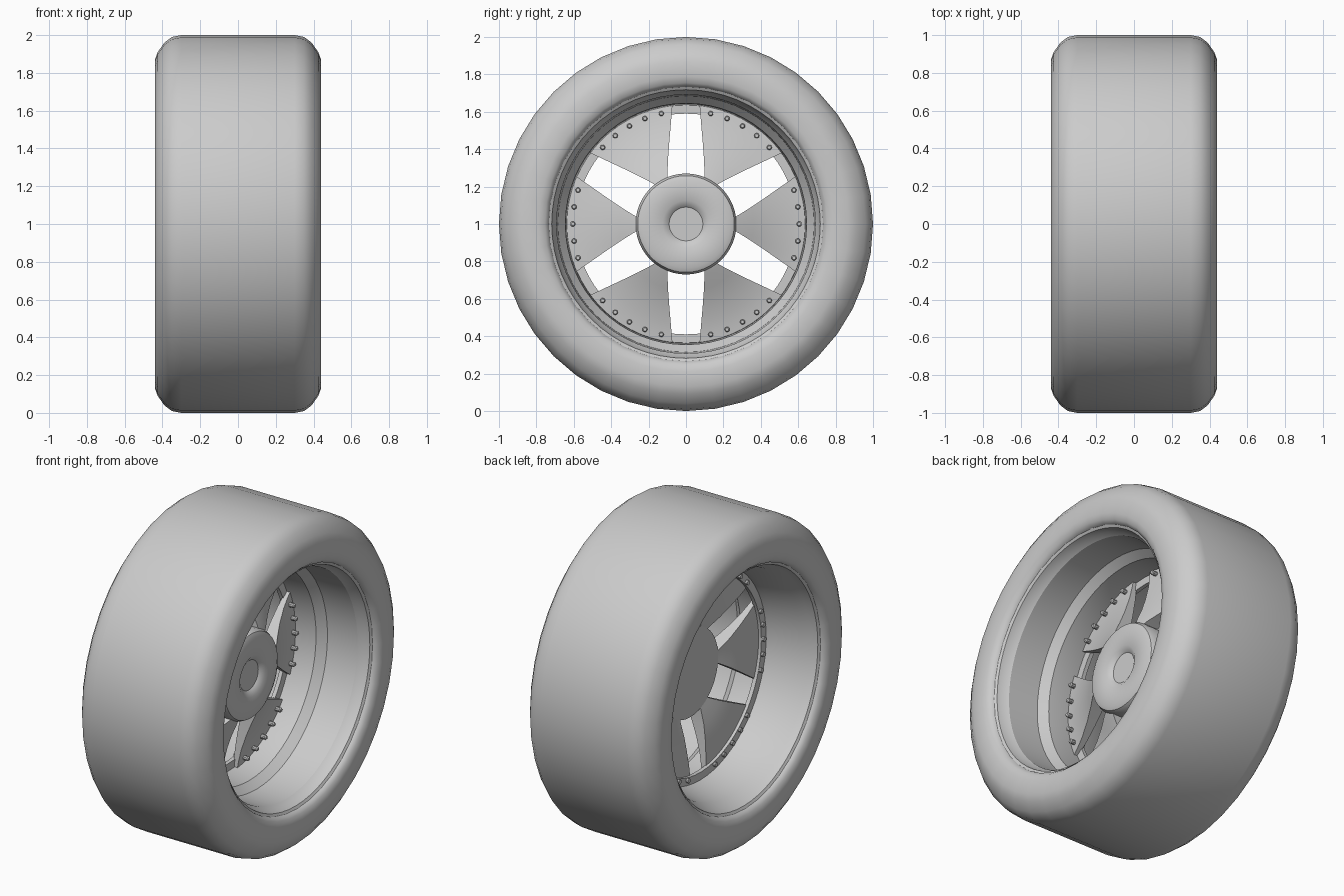
import bpy, bmesh, math

if "Cube" in bpy.data.objects:
    bpy.data.objects.remove(bpy.data.objects["Cube"])

CZ = 1.0  # wheel centre height, axle runs along x


def at(x, r, a):
    # point at axle position x, radius r, angle a from +y towards +z
    return (x, r * math.cos(a), CZ + r * math.sin(a))


def finish(name, bm, angle=35):
    bmesh.ops.remove_doubles(bm, verts=bm.verts, dist=1e-5)
    bmesh.ops.recalc_face_normals(bm, faces=bm.faces)
    me = bpy.data.meshes.new(name)
    bm.to_mesh(me)
    bm.free()
    ob = bpy.data.objects.new(name, me)
    bpy.context.collection.objects.link(ob)
    bpy.ops.object.select_all(action='DESELECT')
    ob.select_set(True)
    bpy.context.view_layer.objects.active = ob
    bpy.ops.object.shade_smooth_by_angle(angle=math.radians(angle))
    return ob


def lathe(name, profile, n, closed=True, angle=35):
    # spin an (x, r) profile around the axle
    bm = bmesh.new()
    rings = [[bm.verts.new(at(x, r, 2 * math.pi * i / n)) for i in range(n)]
             if r > 0 else [bm.verts.new(at(x, 0, 0))] * n for x, r in profile]
    pairs = list(zip(rings, rings[1:]))
    if closed:
        pairs.append((rings[-1], rings[0]))
    for a, b in pairs:
        for i in range(n):
            j = (i + 1) % n
            vs = list(dict.fromkeys((a[i], a[j], b[j], b[i])))
            if len(vs) > 2:
                bm.faces.new(vs)
    return finish(name, bm, angle)


# tyre: flat tread, rounded shoulders, beads tucked behind the rim lips
half = [(0.0, 1.0), (0.30, 1.0), (0.35, 0.99), (0.39, 0.96), (0.425, 0.91),
        (0.44, 0.87), (0.44, 0.79), (0.43, 0.755), (0.41, 0.735), (0.38, 0.73)]
tyre = half + [(-x, r) for x, r in reversed(half[1:])]
lathe("tyre", tyre, 40, angle=50)

# rim barrel: stepped deep dish in front, smoother cone behind
inner = [(0.405, 0.735), (0.395, 0.718), (0.36, 0.71), (0.33, 0.692),
         (0.13, 0.685), (0.08, 0.645), (-0.09, 0.635), (-0.14, 0.645),
         (-0.30, 0.68), (-0.35, 0.705), (-0.395, 0.718), (-0.405, 0.735)]
outer = [(-0.37, 0.735), (-0.30, 0.72), (0.30, 0.72), (0.37, 0.735)]
lathe("rim_barrel", inner + outer, 64, angle=20)

# narrow ring behind the spokes that closes the slot ends
lathe("spoke_ring", [(-0.075, 0.645), (-0.075, 0.59),
                     (-0.10, 0.59), (-0.10, 0.645)], 64)

# hub with dished centre
lathe("hub", [(0.075, 0), (0.075, 0.09), (0.08, 0.095), (0.10, 0.125),
              (0.10, 0.235), (0.09, 0.258), (0.065, 0.27), (-0.03, 0.27),
              (-0.03, 0)], 48, closed=False, angle=40)

# six spokes: curved wedges (radius, slot half width, front x, thickness)
stations = [(0.25, 0.098, 0.075, 0.10), (0.29, 0.099, 0.06, 0.095),
            (0.36, 0.096, 0.025, 0.08), (0.44, 0.09, -0.008, 0.06),
            (0.53, 0.082, -0.036, 0.042), (0.60, 0.076, -0.05, 0.032),
            (0.642, 0.072, -0.055, 0.03)]
ACROSS = 8
bm = bmesh.new()
for k in range(6):
    mid = k * math.pi / 3
    front, back = [], []
    for r, s, x, t in stations:
        h = math.pi / 6 - math.asin(s / r)
        angs = [mid - h + 2 * h * i / ACROSS for i in range(ACROSS + 1)]
        front.append([bm.verts.new(at(x, r, a)) for a in angs])
        back.append([bm.verts.new(at(x - t, r, a)) for a in angs])
    last = len(stations) - 1
    for j in range(last):
        for g in (front, back):
            for i in range(ACROSS):
                bm.faces.new((g[j][i], g[j][i + 1], g[j + 1][i + 1], g[j + 1][i]))
        for i in (0, ACROSS):
            bm.faces.new((front[j][i], front[j + 1][i], back[j + 1][i], back[j][i]))
    for j in (0, last):
        for i in range(ACROSS):
            bm.faces.new((front[j][i], front[j][i + 1], back[j][i + 1], back[j][i]))
finish("spokes", bm)

# rivets: five short pins near the rim on every spoke
bm = bmesh.new()
for k in range(6):
    for d in range(-2, 3):
        a = math.radians(k * 60 + d * 8.7)
        _, cy, cz = at(0, 0.605, a)
        rows = [[bm.verts.new((x, cy + r * math.cos(q * math.pi / 5),
                               cz + r * math.sin(q * math.pi / 5)))
                 for q in range(10)]
                for x, r in ((-0.115, 0.014), (-0.022, 0.014), (-0.016, 0.009))]
        for p, w in zip(rows, rows[1:]):
            for q in range(10):
                bm.faces.new((p[q], p[(q + 1) % 10], w[(q + 1) % 10], w[q]))
        bm.faces.new(rows[0])
        bm.faces.new(rows[-1])
finish("rivets", bm)
